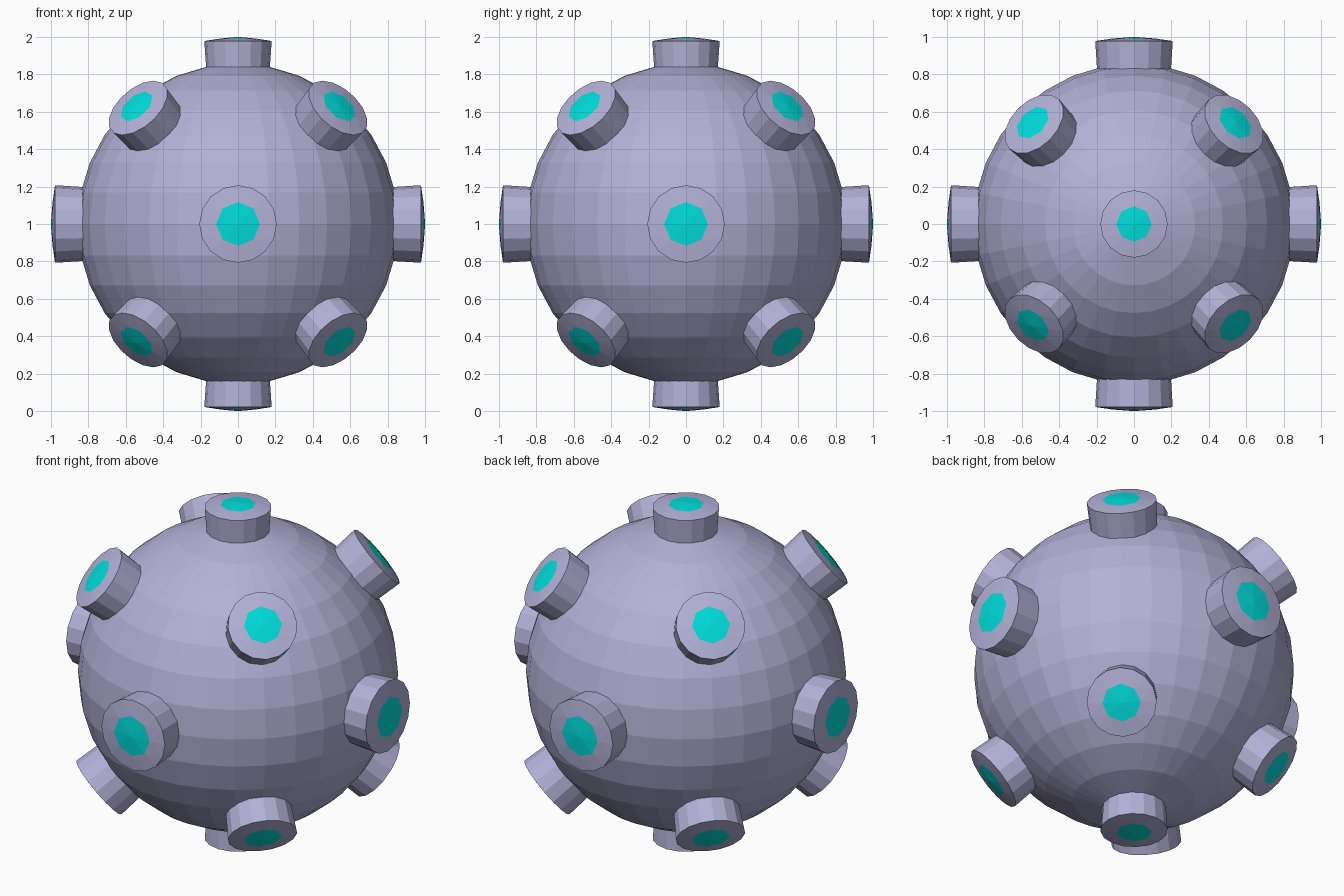
import bpy, bmesh, math
from mathutils import Vector, Matrix

if "Cube" in bpy.data.objects:
    bpy.data.objects.remove(bpy.data.objects["Cube"])

CENTRE = Vector((0, 0, 1))
R = 0.857


def material(name, rgb):
    m = bpy.data.materials.new(name)
    m.diffuse_color = (*rgb, 1)
    m.use_nodes = True
    m.node_tree.nodes["Principled BSDF"].inputs["Base Color"].default_value = m.diffuse_color
    return m


lavender = material("lavender", (0.45, 0.44, 0.68))
teal = material("teal", (0.0, 0.72, 0.70))


def finish(bm, name, mats):
    me = bpy.data.meshes.new(name)
    bm.to_mesh(me)
    bm.free()
    for m in mats:
        me.materials.append(m)
    ob = bpy.data.objects.new(name, me)
    bpy.context.collection.objects.link(ob)
    return ob


# Faceted ball body
bm = bmesh.new()
bmesh.ops.create_uvsphere(bm, u_segments=32, v_segments=16, radius=R,
                          matrix=Matrix.Translation(CENTRE))
finish(bm, "ball_body", [lavender])


# Flared stud: 16-sided wall, shallow conical cap, eight-sided teal centre
def stud(name, direction, r_base, r_top, r_teal):
    bm = bmesh.new()

    def ring(n, r, z):
        return [bm.verts.new((r * math.cos(math.tau * i / n),
                              r * math.sin(math.tau * i / n), z)) for i in range(n)]

    base = ring(16, r_base, 0.80)
    rim = ring(16, r_top, 0.978)
    eye = ring(8, r_teal, 0.991)
    tip = bm.verts.new((0, 0, 1.0))
    for i in range(16):
        j = (i + 1) % 16
        bm.faces.new((base[i], base[j], rim[j], rim[i]))
    for i in range(8):
        a, b, c = rim[2 * i], rim[2 * i + 1], rim[(2 * i + 2) % 16]
        e, f = eye[i], eye[(i + 1) % 8]
        bm.faces.new((a, b, e))
        bm.faces.new((b, f, e))
        bm.faces.new((b, c, f))
        bm.faces.new((e, f, tip)).material_index = 1
    d = Vector(direction).normalized()
    rot = d.to_track_quat('Z', 'Y').to_matrix().to_4x4()
    bm.transform(Matrix.Translation(CENTRE) @ rot)
    finish(bm, name, [lavender, teal])


# Studs on the poles, around the equator and at the eight corners
for s, label in ((1, "top"), (-1, "bottom")):
    stud(label + "_stud", (0, 0, s), 0.168, 0.18, 0.095)
    for k in range(4):
        a = math.radians(45 + 90 * k)
        lat = math.radians(39.4)
        stud(f"{label}_corner_stud_{k + 1}",
             (math.cos(a) * math.cos(lat), math.sin(a) * math.cos(lat), s * math.sin(lat)),
             0.177, 0.188, 0.103)
for k in range(4):
    a = math.radians(90 * k)
    stud(f"side_stud_{k + 1}", (math.cos(a), math.sin(a), 0), 0.196, 0.207, 0.117)
